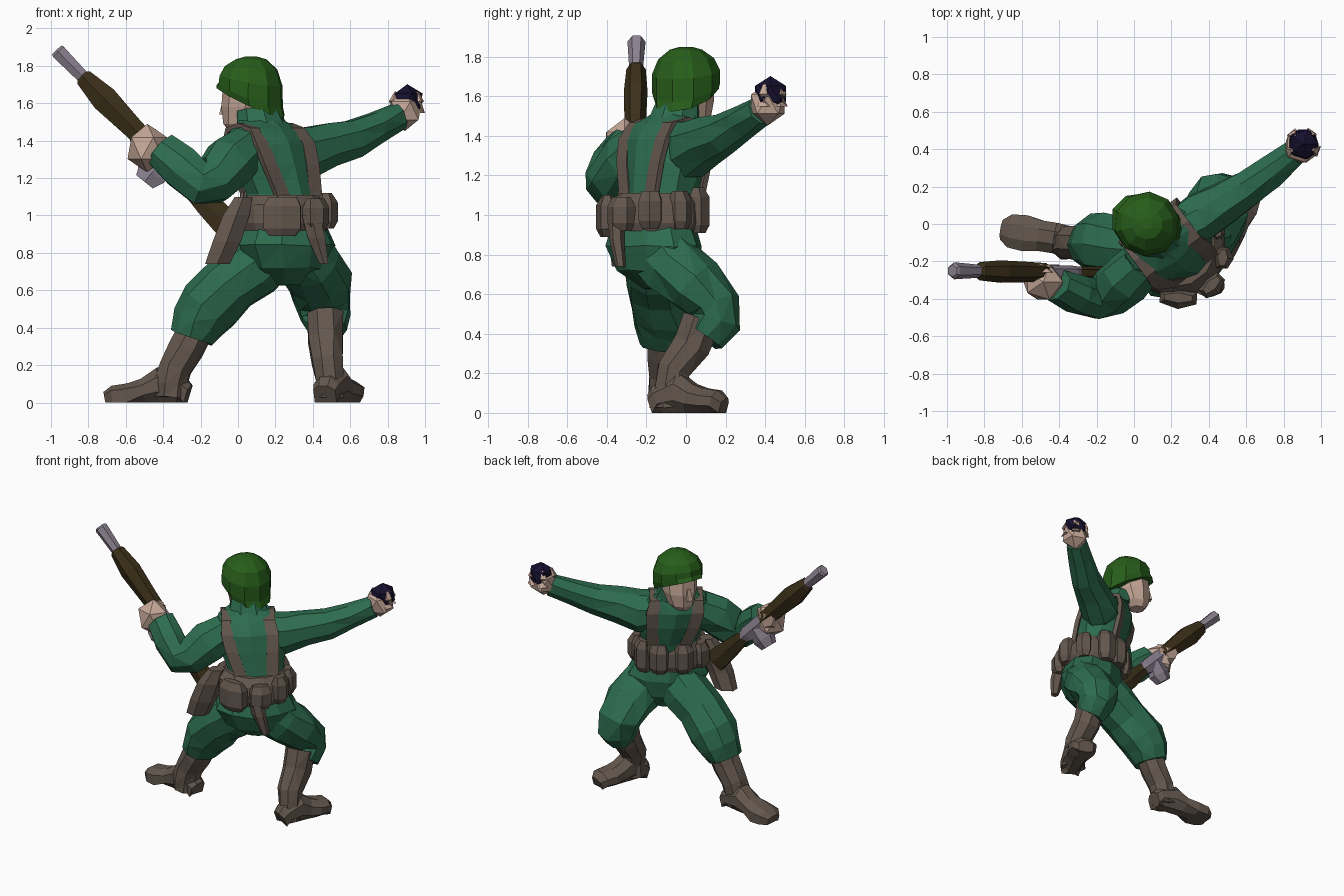
import bpy, bmesh, math, random
from mathutils import Vector as V

random.seed(4)
UP = V((0, 0, 1))
F = V((-.6, .8, 0))     # direction the body faces
R = V((.8, .6, 0))      # body's right
HF = V((-.92, .39, 0))  # direction the head faces
HR = V((.39, .92, 0))

COLS = dict(cloth=(.026, .15, .078), helmet=(.02, .11, .01), leather=(.125, .095, .075),
            skin=(.56, .39, .31), wood=(.045, .03, .01), metal=(.27, .23, .29), dark=(.008, .005, .028))
MATS = {}
for k, c in COLS.items():
    MATS[k] = bpy.data.materials.new(k)
    MATS[k].diffuse_color = (*c, 1)


def finish(name, col, bm):
    bmesh.ops.recalc_face_normals(bm, faces=bm.faces)
    me = bpy.data.meshes.new(name)
    bm.to_mesh(me)
    bm.free()
    me.materials.append(MATS[col])
    ob = bpy.data.objects.new(name, me)
    bpy.context.collection.objects.link(ob)
    return ob


def loft(name, col, secs, n=8, axes=None, ref=UP, rough=0, tilts=None):
    """Skin rings (x, y, z, half_a, half_b); axes fixes the ring plane, else it follows the path."""
    bm = bmesh.new()
    pts = [V(s[:3]) for s in secs]
    rings = []
    for i, s in enumerate(secs):
        if axes:
            X, Y = axes
        else:
            t = V((0, 0, 0))
            if i > 0:
                t += (pts[i] - pts[i - 1]).normalized()
            if i < len(pts) - 1:
                t += (pts[i + 1] - pts[i]).normalized()
            X = t.normalized().cross(ref).normalized()
            Y = X.cross(t).normalized()
        a, b = s[3], s[-1]
        k = 1 / math.cos(math.pi / n) if n < 6 else 1 / math.cos(math.pi / n) ** .6
        ring = []
        for j in range(n):
            w = 2 * math.pi * (j + .5) / n
            p = pts[i] + X * (a * k * math.cos(w)) + Y * (b * k * math.sin(w))
            if tilts:
                p.z += tilts[i] * (p - pts[i]).dot(axes[1])
            ring.append(bm.verts.new(p + V([random.uniform(-rough, rough) for _ in 'xyz'])))
        rings.append(ring)
    for r0, r1 in zip(rings, rings[1:]):
        for j in range(n):
            bm.faces.new((r0[j], r0[(j + 1) % n], r1[(j + 1) % n], r1[j]))
    bm.faces.new(rings[0])
    bm.faces.new(rings[-1])
    if rough:
        bmesh.ops.triangulate(bm, faces=bm.faces)
    return finish(name, col, bm)


def ball(name, col, c, size, sub=1):
    bm = bmesh.new()
    bmesh.ops.create_icosphere(bm, subdivisions=sub, radius=1)
    for v in bm.verts:
        v.co = V(c) + V([v.co[i] * size[i] for i in range(3)])
    return finish(name, col, bm)


# torso and jacket skirt
TORSO = [(.24, -.14, 1.0, .21, .18), (.23, -.12, 1.12, .195, .175), (.19, -.11, 1.27, .235, .185),
         (.165, -.1, 1.38, .25, .175), (.145, -.09, 1.46, .2, .135), (.12, -.06, 1.52, .11, .1)]
loft('jacket', 'cloth', TORSO, 10, (R, F), rough=.006)
loft('collar', 'cloth', [(.135, -.065, 1.47, .14, .125), (.105, -.04, 1.565, .11, .105)], 8, (R, F), tilts=(0, -.15))
loft('jacket_skirt', 'cloth', [(.24, -.12, .63, .09, .1), (.265, -.145, .72, .22, .18), (.26, -.165, .84, .275, .215),
                               (.25, -.16, .98, .21, .19)], 10, (R, F), rough=.006)

# shoulder straps hugging the torso, front to back
for side, nm in ((-1, 'left'), (1, 'right')):
    path = []
    for sgn, ids in ((1, (0, 1, 2, 3, 4)), (-1, (4, 3, 2, 1, 0))):
        for i in ids:
            x, y, z, w, d = TORSO[i]
            u = (.1, .11, .14, .155, .14)[i]
            dep = d * math.sqrt(1 - (u / w) ** 2) + .008
            path.append(V((x, y, z)) + R * side * u + F * sgn * dep)
    path.insert(5, (path[4] + path[5]) / 2 + V((0, 0, .025)))
    bm = bmesh.new()
    prev = None
    for i, c in enumerate(path):
        t = (path[min(i + 1, 10)] - path[max(i - 1, 0)]).normalized()
        nrm = R.cross(t).normalized()
        if nrm.dot(c - V((.18, -.11, 1.25))) < 0:
            nrm = -nrm
        ring = [bm.verts.new(c + R * a * .042 + nrm * b) for a, b in ((-1, -.02), (1, -.02), (1, .01), (-1, .01))]
        if prev:
            for j in range(4):
                bm.faces.new((prev[j], prev[(j + 1) % 4], ring[(j + 1) % 4], ring[j]))
        else:
            bm.faces.new(ring)
        prev = ring
    bm.faces.new(prev)
    finish(nm + '_strap', 'leather', bm)

# belt with pouches around it
BC = V((.25, -.16, 0))
loft('belt', 'leather', [(.25, -.16, .92, .235, .21), (.25, -.16, .96, .25, .225), (.245, -.155, 1.06, .24, .215),
                         (.24, -.145, 1.11, .2, .18)], 12, (R, F))
for i, (deg, hw, z0, z1, out) in enumerate(((-130, .105, .89, 1.1, .235), (-82, .075, .92, 1.09, .235),
                                            (-42, .06, .93, 1.12, .225), (-2, .055, .93, 1.12, .225), (38, .065, .91, 1.14, .23),
                                            (70, .065, .92, 1.13, .22), (115, .065, .92, 1.13, .22), (155, .065, .92, 1.1, .235))):
    w = math.radians(deg)
    o = R * math.cos(w) + F * math.sin(w)
    s = UP.cross(o)
    c = BC + o * out
    loft('belt_pouch_%d' % i, 'leather', [(c.x, c.y, z0, hw * .7, .035), (c.x, c.y, z0 + .04, hw, .055),
                                          (c.x, c.y, z1 - .05, hw, .055), (c.x, c.y, z1, hw * .75, .025)], 6, (s, o))
loft('left_holster', 'leather', [(.03, -.29, 1.1, .05, .05), (-.01, -.31, 1.0, .075, .07), (-.06, -.325, .86, .08, .06),
                                 (-.11, -.32, .74, .07, .05)], 6, (V((1, .2, 0)), V((0, 1, 0))))
loft('right_sheath', 'leather', [(.39, -.35, 1.0, .05, .04), (.42, -.35, .88, .05, .035), (.46, -.33, .74, .025, .025)],
     6, (V((1, 0, 0)), V((0, 1, 0))))

# trouser legs
loft('left_trouser', 'cloth', [(.2, -.15, .82, .15, .16), (.09, -.14, .72, .165, .165), (-.04, -.13, .635, .155, .16),
                               (-.155, -.105, .515, .16, .165), (-.21, -.1, .43, .145, .15), (-.245, -.105, .34, .11, .12)],
     9, ref=V((0, 1, 0)), rough=.01)
loft('right_trouser', 'cloth', [(.32, -.15, .84, .16, .15), (.39, -.06, .74, .16, .165), (.435, .05, .645, .15, .165),
                                (.455, .14, .54, .135, .15), (.465, .145, .455, .125, .13), (.475, .09, .385, .1, .1)],
     9, ref=V((1, 0, 0)), rough=.01)

# boots: shaft plus foot, both with flat soles
loft('left_boot_shaft', 'leather', [(-.22, -.1, .4, .095), (-.275, -.1, .29, .095), (-.335, -.1, .19, .09),
                                    (-.36, -.1, .1, .09), (-.365, -.1, .03, .085)], 8, ref=V((0, 1, 0)), rough=.006)
loft('right_boot_shaft', 'leather', [(.465, .08, .47, .1), (.47, .03, .34, .095), (.48, -.065, .22, .085),
                                     (.49, -.08, .12, .08), (.49, -.08, .03, .08)], 8, ref=V((1, 0, 0)), rough=.006)


def foot(name, heel, toe, puff):
    h, t = V(heel), V(toe)
    secs = []
    for f, w, z in ((0, .065, .05), (.08, .075, .07), (.35, .085, .095), (.53, .085, .065), (.72, .1, .052),
                    (.9, .092, .046), (1, .055, .03)):
        p = h.lerp(t, f)
        z *= 1 + puff * f
        secs.append((p.x, p.y, z, w, z))
    ob = loft(name, 'leather', secs, 8)
    for v in ob.data.vertices:
        if v.co.z < .035:
            v.co.z = 0


foot('left_foot', (-.27, -.1, 0), (-.705, -.03, 0), 0)
foot('right_foot', (.465, -.16, 0), (.605, .19, 0), .3)

# arms
loft('right_sleeve', 'cloth', [(.24, -.03, 1.35, .12, .13), (.36, .035, 1.335, .13, .14), (.48, .11, 1.375, .115, .12),
                               (.62, .2, 1.41, .1, .1), (.74, .29, 1.47, .085, .085), (.86, .38, 1.53, .072, .072)],
     8, rough=.008)
loft('left_sleeve', 'cloth', [(.05, -.2, 1.36, .12, .12), (-.04, -.29, 1.28, .145, .13), (-.13, -.37, 1.19, .13, .12),
                              (-.21, -.4, 1.175, .115, .115), (-.31, -.375, 1.265, .115, .1), (-.41, -.325, 1.35, .1, .085)],
     8, ref=V((0, 1, 0)), rough=.006)

# throwing hand with fingers round a grenade
ball('right_hand', 'skin', (.893, .413, 1.56), (.1, .1, .108))
ball('grenade', 'dark', (.905, .427, 1.612), (.092, .092, .09))
for i in range(4):
    w = math.radians(-20 + i * 75)
    d = V((math.cos(w), math.sin(w), 0))
    p, q, e = (V((.9, .42, 0)) + d * r for r in (.065, .07, .058))
    loft('finger_%d' % i, 'skin', [(p.x, p.y, 1.55, .03), (q.x, q.y, 1.61, .022), (e.x, e.y, 1.66, .008)], 4)

# head and helmet
loft('head', 'skin', [(.005, .04, 1.45, .05, .05), (.015, .035, 1.49, .085, .09), (.035, .025, 1.58, .11, .12),
                      (.05, .01, 1.7, .12, .125)], 8, (HR, HF))
loft('nose', 'skin', [(-.075, .072, 1.54, .02, .02), (-.065, .068, 1.62, .012, .012)], 4, (HR, HF))
loft('helmet', 'helmet', [(.066, .002, 1.61, .155, .19), (.068, 0, 1.645, .168, .172), (.07, 0, 1.72, .168, .168),
                          (.07, 0, 1.79, .137, .14), (.07, 0, 1.835, .08, .082), (.07, 0, 1.85, .03, .03)], 10, (HR, HF),
     tilts=(.45, .42, .2, .08, 0, 0))

# rifle along one straight axis, butt to muzzle
A, B = V((-.06, -.265, .955)), V((-.97, -.25, 1.885))


def rifle(name, col, rows, n=6):
    secs = [(*(A.lerp(B, f)), w, h) for f, w, h in rows]
    loft(name, col, secs, n, ref=V((0, 1, 0)))


rifle('rifle_butt', 'wood', [(0, .08, .035), (.12, .07, .035), (.27, .045, .03), (.4, .04, .03)])
rifle('rifle_receiver', 'metal', [(.25, .035, .03), (.3, .055, .035), (.48, .055, .035), (.52, .04, .03)])
rifle('rifle_forestock', 'wood', [(.45, .055, .045), (.56, .06, .05), (.72, .075, .055), (.84, .05, .045), (.855, .03, .03)])
rifle('rifle_barrel', 'metal', [(.82, .03, .035), (.86, .036, .033), (.99, .042, .042), (1, .035, .03)])
loft('rifle_magazine', 'metal', [(-.4, -.26, 1.3, .06, .04), (-.46, -.27, 1.23, .09, .05), (-.5, -.27, 1.18, .06, .04)],
     6, ref=V((0, 1, 0)))
ball('left_hand', 'skin', (-.485, -.31, 1.36), (.118, .11, .13))
loft('left_fingers', 'skin', [(-.5, -.26, 1.4, .08, .08), (-.53, -.21, 1.4, .06, .04)], 6, (V((.7, 0, -.7)), V((.7, 0, .7))))
